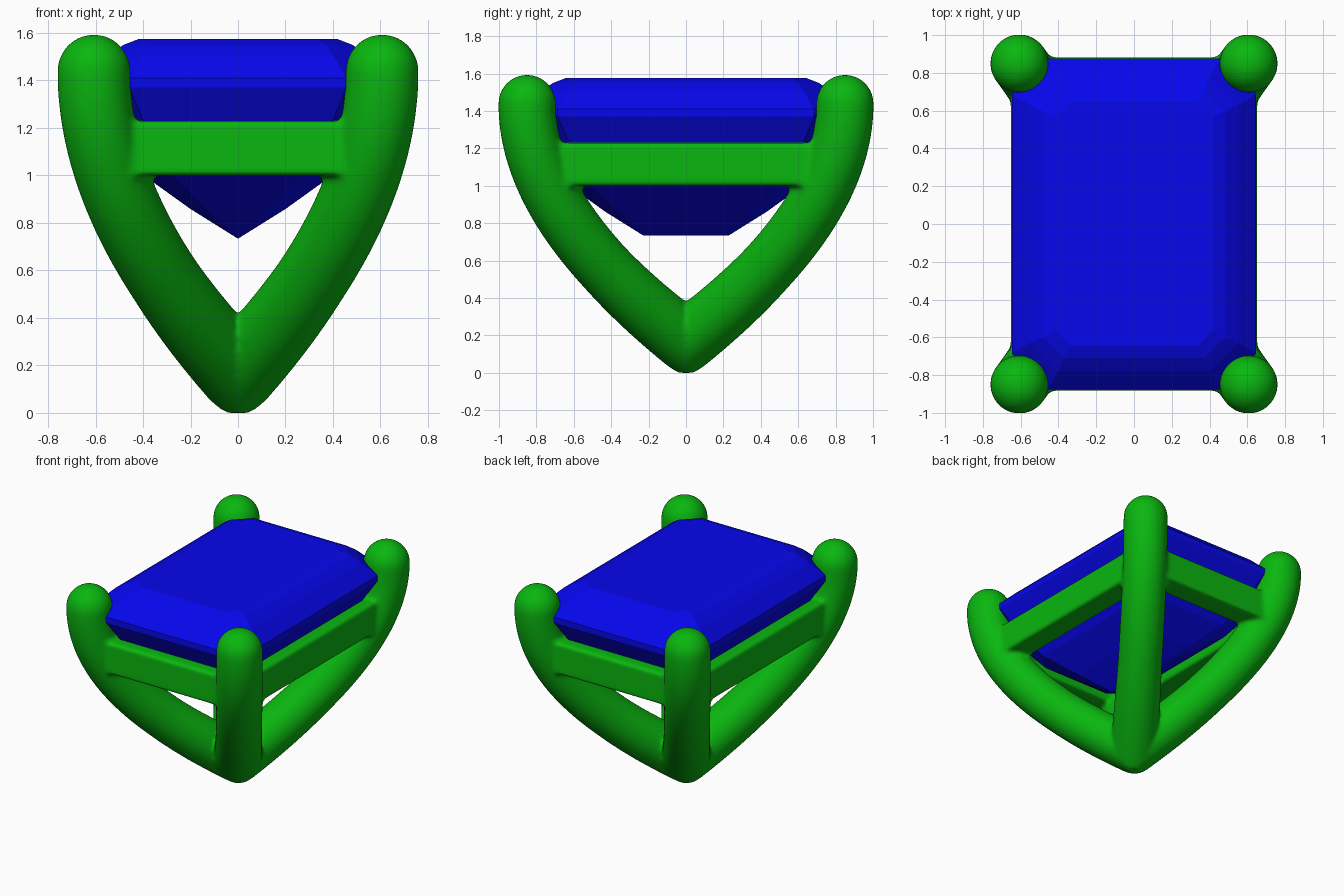
import bpy, bmesh, math
from mathutils import Vector

if "Cube" in bpy.data.objects:
    bpy.data.objects.remove(bpy.data.objects["Cube"])


def material(name, color):
    m = bpy.data.materials.new(name)
    m.diffuse_color = color
    m.use_nodes = True
    m.node_tree.nodes["Principled BSDF"].inputs["Base Color"].default_value = m.diffuse_color
    return m


def finish(bm, name, mat):
    bmesh.ops.recalc_face_normals(bm, faces=bm.faces[:])
    me = bpy.data.meshes.new(name)
    bm.to_mesh(me)
    bm.free()
    ob = bpy.data.objects.new(name, me)
    bpy.context.collection.objects.link(ob)
    me.materials.append(mat)
    return ob


def ring(bm, hx, hy, cut, z):
    # rectangle with cut corners, counter-clockwise
    pts = [(hx, cut - hy), (hx, hy - cut), (hx - cut, hy), (cut - hx, hy),
           (-hx, hy - cut), (-hx, cut - hy), (cut - hx, -hy), (hx - cut, -hy)]
    return [bm.verts.new((x, y, z)) for x, y in pts]


def bridge(bm, a, b):
    n = len(a)
    for i in range(n):
        j = (i + 1) % n
        bm.faces.new((a[i], a[j], b[j], b[i]))


def trim(bm, co, no):
    bmesh.ops.bisect_plane(bm, geom=bm.verts[:] + bm.edges[:] + bm.faces[:], dist=1e-5,
                           plane_co=co, plane_no=no, clear_inner=True)


green = material("green metal", (0.003, 0.47, 0.005, 1))
blue = material("blue stone", (0.002, 0.002, 0.85, 1))

# Prong: round tube swept along a curve, slightly thicker at the base, domed tip
R, SEG, CAP = 0.154, 32, 8
p0, p1, p2 = Vector((0, 0, .17)), Vector((.607, .85, .83)), Vector((.607, .85, 1.44))
rings = []
for i in range(33):
    t = i / 32
    pos = (1 - t) ** 2 * p0 + 2 * t * (1 - t) * p1 + t * t * p2
    tan = ((1 - t) * (p1 - p0) + t * (p2 - p1)).normalized()
    rings.append((pos, tan, R + 0.012 * max(0, 1 - t / 0.3)))
pos, tan, r = rings[0]
rings.insert(0, (pos - tan * 0.4, tan, r))
for k in range(1, CAP + 1):
    a = math.radians(88) * k / CAP
    rings.append((p2 + Vector((0, 0, R * math.sin(a))), Vector((0, 0, 1)), R * math.cos(a)))
bm = bmesh.new()
side = Vector((-.85, .607, 0)).normalized()
loops = []
for pos, tan, r in rings:
    up = tan.cross(side)
    angles = [2 * math.pi * s / SEG for s in range(SEG)]
    loops.append([bm.verts.new(pos + r * (math.cos(a) * side + math.sin(a) * up))
                  for a in angles])
for a, b in zip(loops, loops[1:]):
    bridge(bm, a, b)
bm.faces.new(loops[0])
bm.faces.new(loops[-1])

# Flat foot
trim(bm, (0, 0, 0), (0, 0, 1))
bmesh.ops.holes_fill(bm, edges=[e for e in bm.edges if e.is_boundary], sides=0)

# Gallery rail: four bars running between the prongs
rail = [ring(bm, hx, hy, c, z) for hx, hy, c, z in (
    (.652, .882, .20, 1.0), (.652, .882, .20, 1.23),
    (.47, .70, .06, 1.23), (.47, .70, .06, 1.0))]
for i in range(4):
    bridge(bm, rail[i], rail[(i + 1) % 4])
bmesh.ops.recalc_face_normals(bm, faces=bm.faces[:])

# Keep one quadrant, mirror it, then fuse with soft fillets at the joints
trim(bm, (0, 0, 0), (1, 0, 0))
trim(bm, (0, 0, 0), (0, 1, 0))
setting = finish(bm, "prongs_and_rail", green)
mirror = setting.modifiers.new("Mirror", 'MIRROR')
mirror.use_axis = (True, True, False)
fuse = setting.modifiers.new("Fuse", 'REMESH')
fuse.mode = 'VOXEL'
fuse.voxel_size = 0.014
fuse.use_smooth_shade = True
soften = setting.modifiers.new("Soften", 'SMOOTH')
soften.factor, soften.iterations = 0.5, 10

# Step-cut gem: (inset, corner cut, height) tiers from table to keel
tiers = [(.23, .08, 1.575), (.165, .11, 1.55), (.095, .15, 1.502), (0, .19, 1.41),
         (0, .19, 1.37), (.11, .16, 1.18), (.25, .12, 1.0), (.445, .07, .86),
         (.645, 0, .735)]
bm = bmesh.new()
loops = [ring(bm, .647 - d, .875 - d, c, z) for d, c, z in tiers]
for a, b in zip(loops, loops[1:]):
    bridge(bm, a, b)
bm.faces.new(loops[0])
bmesh.ops.remove_doubles(bm, verts=bm.verts[:], dist=.003)
finish(bm, "gemstone", blue)
